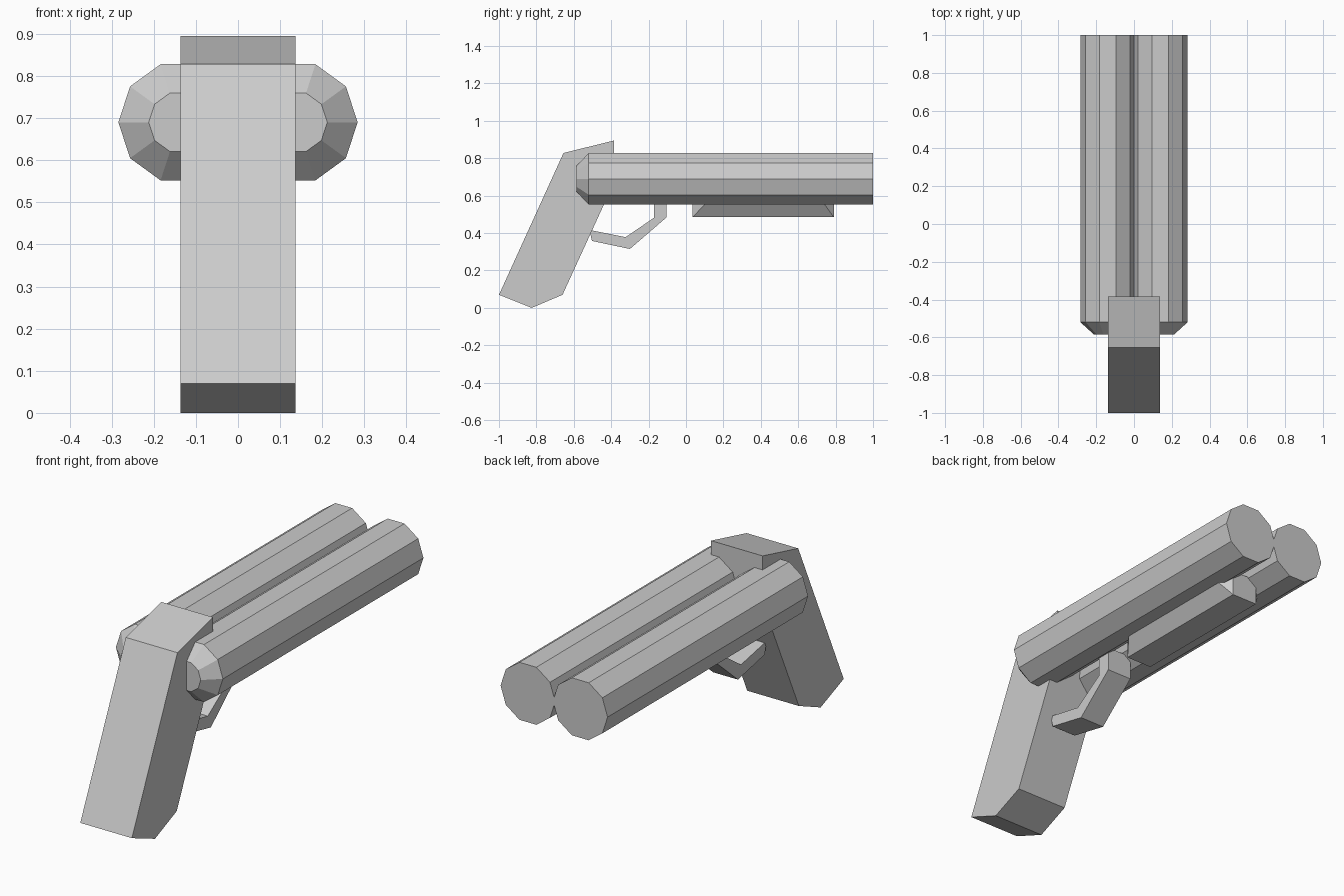
import bpy, bmesh, math
from mathutils import Vector

default = bpy.data.objects.get("Cube")
if default:
    bpy.data.objects.remove(default, do_unlink=True)

grey = bpy.data.materials.new("light grey")
grey.use_nodes = True
colour = (0.6, 0.6, 0.6, 1)
grey.diffuse_color = colour
grey.node_tree.nodes["Principled BSDF"].inputs["Base Color"].default_value = colour


def finish(name, bm):
    bmesh.ops.recalc_face_normals(bm, faces=bm.faces)
    mesh = bpy.data.meshes.new(name)
    bm.to_mesh(mesh)
    bm.free()
    mesh.materials.append(grey)
    obj = bpy.data.objects.new(name, mesh)
    bpy.context.collection.objects.link(obj)
    return obj


def side_profile(name, points, half_width):
    """Extrude a (y, z) outline across x."""
    bm = bmesh.new()
    face = bm.faces.new([bm.verts.new((-half_width, y, z)) for y, z in points])
    new = bmesh.ops.extrude_face_region(bm, geom=[face])["geom"]
    verts = [v for v in new if isinstance(v, bmesh.types.BMVert)]
    bmesh.ops.translate(bm, verts=verts, vec=(2 * half_width, 0, 0))
    return finish(name, bm)


def barrel(name, x, z=0.69, sides=10):
    """Ten-sided tube with a tapered breech, lying along y."""
    bm = bmesh.new()
    rings = []
    for y, radius in ((-0.585, 0.073), (-0.52, 0.145), (1.0, 0.145)):
        angles = [math.tau * i / sides for i in range(sides)]
        rings.append([bm.verts.new((x + radius * math.cos(a), y,
                                    z + radius * math.sin(a))) for a in angles])
    for a, b in zip(rings, rings[1:]):
        for i in range(sides):
            j = (i + 1) % sides
            bm.faces.new((a[i], a[j], b[j], b[i]))
    bm.faces.new(rings[0])
    bm.faces.new(rings[-1])
    return finish(name, bm)


# Twin barrels
barrel("left_barrel", 0.139)
barrel("right_barrel", -0.139)

# Slanted grip with raised hammer block
side_profile("grip", [(-1, 0.07), (-0.655, 0.828), (-0.385, 0.895),
                      (-0.385, 0.67), (-0.66, 0.07), (-0.825, 0)], 0.137)

# Bent trigger guard
side_profile("trigger_guard", [(-0.105, 0.6), (-0.105, 0.483), (-0.3, 0.315),
                               (-0.503, 0.358), (-0.516, 0.417),
                               (-0.323, 0.378), (-0.17, 0.483), (-0.17, 0.6)], 0.066)

# Fore-end: flat belly, flared sides, chamfered corners
bm = bmesh.new()
for sx in (-1, 1):
    for y, inset in ((0.035, 0.12), (0.79, -0.09)):
        bm.verts.new((sx * 0.068, y, 0.485))
        bm.verts.new((sx * 0.068, y, 0.61))
        bm.verts.new((sx * 0.155, y + inset, 0.61))
bmesh.ops.convex_hull(bm, input=bm.verts)
bmesh.ops.dissolve_limit(bm, angle_limit=0.01, verts=bm.verts, edges=bm.edges)
finish("fore_end", bm)
